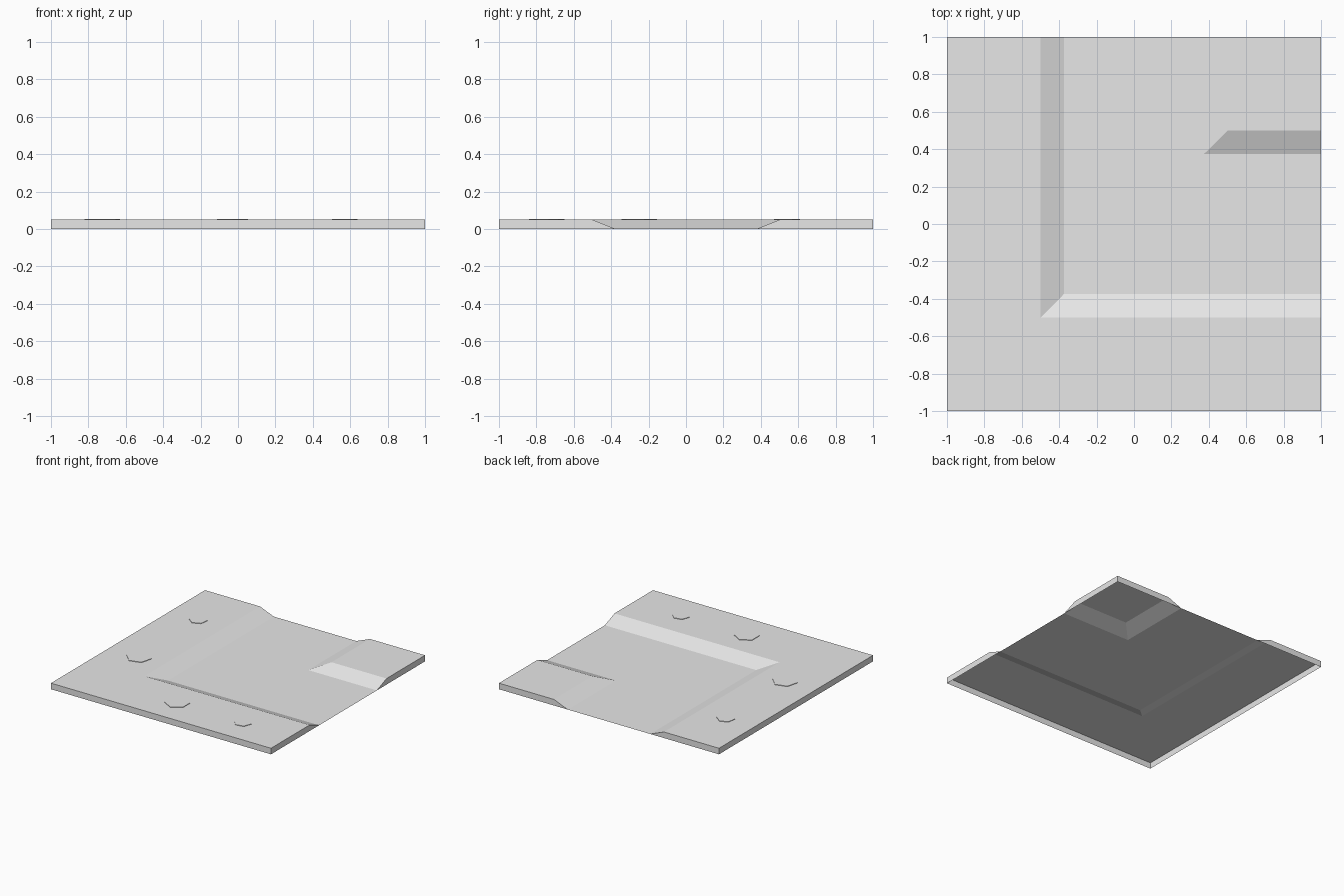
import bpy, bmesh, math

cube = bpy.data.objects.get("Cube")
if cube:
    bpy.data.objects.remove(cube, do_unlink=True)

TOP = 0.05       # height of the raised banks
OUT, IN = 0.5, 0.375   # upper and lower lines of the slopes

grey = bpy.data.materials.new("plain_grey")
grey.use_nodes = True
colour = (0.8, 0.8, 0.8, 1)
grey.diffuse_color = colour
for node in grey.node_tree.nodes:
    if node.type == 'BSDF_PRINCIPLED':
        node.inputs["Base Color"].default_value = colour


def make_object(name, bm):
    mesh = bpy.data.meshes.new(name)
    bm.to_mesh(mesh)
    bm.free()
    mesh.materials.append(grey)
    obj = bpy.data.objects.new(name, mesh)
    bpy.context.collection.objects.link(obj)
    return obj


def build_tile():
    bm = bmesh.new()

    def face(*points):
        bm.faces.new([bm.verts.new(p) for p in points])

    def up(x, y):
        return (x, y, TOP)

    def low(x, y):
        return (x, y, 0)

    # Outer bank around the bend
    face(up(-1, -1), up(1, -1), up(1, -OUT), up(-OUT, -OUT))
    face(up(-1, -1), up(-OUT, -OUT), up(-OUT, 1), up(-1, 1))
    # Outer bank slopes, mitred at the corner
    face(up(-OUT, -OUT), up(1, -OUT), low(1, -IN), low(-IN, -IN))
    face(up(-OUT, -OUT), low(-IN, -IN), low(-IN, 1), up(-OUT, 1))
    # Sunken path
    face(low(-IN, -IN), low(1, -IN), low(1, IN), low(IN, IN))
    face(low(-IN, -IN), low(IN, IN), low(IN, 1), low(-IN, 1))
    # Inner corner bank and its slopes
    face(low(IN, IN), low(1, IN), up(1, OUT), up(OUT, OUT))
    face(low(IN, IN), up(OUT, OUT), up(OUT, 1), low(IN, 1))
    face(up(OUT, OUT), up(1, OUT), up(1, 1), up(OUT, 1))
    bmesh.ops.remove_doubles(bm, verts=bm.verts, dist=0.0001)

    # Side walls dropped to the ground, leaving the underside open
    rim = [e for e in bm.edges if e.is_boundary and max(v.co.z for v in e.verts) > 0]
    walls = bmesh.ops.extrude_edge_only(bm, edges=rim)
    for item in walls["geom"]:
        if isinstance(item, bmesh.types.BMVert):
            item.co.z = 0
    bmesh.ops.remove_doubles(bm, verts=bm.verts, dist=0.0001)
    return make_object("ground_tile", bm)


def build_stone(name, x, y, radius, turn):
    # Thin six-sided slab, barely above the bank
    bm = bmesh.new()
    ring = [bm.verts.new((x + radius * math.cos(turn + i * math.tau / 6),
                          y + radius * math.sin(turn + i * math.tau / 6), TOP))
            for i in range(6)]
    base = bm.faces.new(ring)
    raised = bmesh.ops.extrude_face_region(bm, geom=[base])
    for item in raised["geom"]:
        if isinstance(item, bmesh.types.BMVert):
            item.co.z = TOP + 0.004
    bmesh.ops.delete(bm, geom=[f for f in bm.faces if all(v.co.z == ring[0].co.z for v in f.verts)],
                     context='FACES_ONLY')
    bmesh.ops.recalc_face_normals(bm, faces=bm.faces)
    # The slab is open below, so make sure its top faces up
    if max(bm.faces, key=lambda f: f.calc_center_median().z).normal.z < 0:
        bmesh.ops.reverse_faces(bm, faces=bm.faces)
    return make_object(name, bm)


build_tile()
stones = [
    ("left_front_stone", 0.57, -0.75, 0.07, 0.2),
    ("front_stone", -0.03, -0.745, 0.095, math.pi / 2),
    ("right_front_stone", -0.725, -0.25, 0.098, math.radians(15)),
    ("right_back_stone", -0.74, 0.54, 0.07, 0.4),
]
for stone in stones:
    build_stone(*stone)
